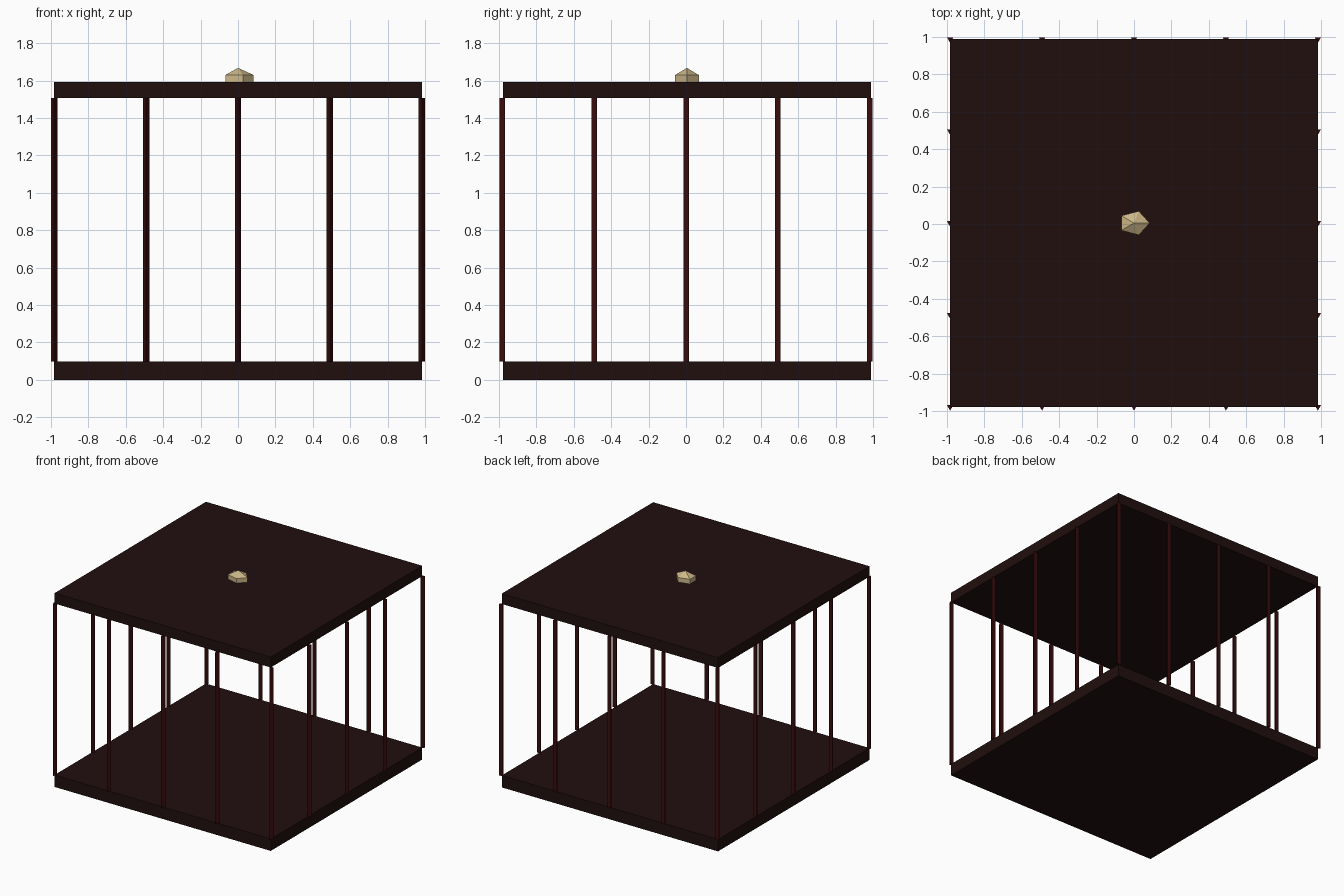
import bpy, math

if "Cube" in bpy.data.objects:
    bpy.data.objects.remove(bpy.data.objects["Cube"])

CY = 0.005          # slight y offset of the model's axis
HALF = 0.983        # half width of the slabs
FLOOR_TOP, ROOF_BOTTOM, ROOF_TOP = 0.098, 1.507, 1.592


def material(name, color):
    m = bpy.data.materials.new(name)
    m.diffuse_color = (*color, 1)
    m.use_nodes = True
    m.node_tree.nodes["Principled BSDF"].inputs["Base Color"].default_value = m.diffuse_color
    return m


dark_wood = material("dark wood", (0.0155, 0.0046, 0.0046))
red_bar = material("dark red bar", (0.042, 0.004, 0.0045))
brass = material("pale brass", (0.60, 0.47, 0.24))


def slab(name, z0, z1):
    bpy.ops.mesh.primitive_cube_add(size=1, location=(0, CY, (z0 + z1) / 2))
    ob = bpy.context.object
    ob.name = name
    ob.scale = (2 * HALF, 2 * HALF, z1 - z0)
    ob.data.materials.append(dark_wood)


def prism(name, pts, z0, z1, mat, apex=None):
    """Upright prism with an optional pointed top."""
    n = len(pts)
    verts = [(x, y, z) for z in (z0, z1) for x, y in pts]
    faces = [tuple(reversed(range(n)))]
    faces += [(i, (i + 1) % n, n + (i + 1) % n, n + i) for i in range(n)]
    if apex:
        verts.append(apex)
        faces += [(n + i, n + (i + 1) % n, 2 * n) for i in range(n)]
    else:
        faces.append(tuple(range(n, 2 * n)))
    me = bpy.data.meshes.new(name)
    me.from_pydata(verts, [], faces)
    me.materials.append(mat)
    bpy.context.collection.objects.link(bpy.data.objects.new(name, me))


def ring(cx, cy, rx, ry, n, start):
    return [(cx + rx * math.cos(start + math.tau * i / n),
             cy + ry * math.sin(start + math.tau * i / n)) for i in range(n)]


# floor and roof
slab("floor_slab", 0, FLOOR_TOP)
slab("roof_slab", ROOF_BOTTOM, ROOF_TOP)

# three-sided bars around the edge, all pointing to the front
for i in range(-2, 3):
    for j in range(-2, 3):
        if max(abs(i), abs(j)) == 2:
            pts = ring(i * HALF / 2, CY + j * HALF / 2, 0.0197, 0.0197, 3, -math.pi / 2)
            prism(f"bar_{i + 2}_{j + 2}", pts, FLOOR_TOP, ROOF_BOTTOM, red_bar)

# five-sided pointed knob on the roof
prism("roof_knob", ring(0, CY, 0.084, 0.067, 5, 0), ROOF_TOP - 0.01, 1.63, brass,
      apex=(0, CY, 1.668))
